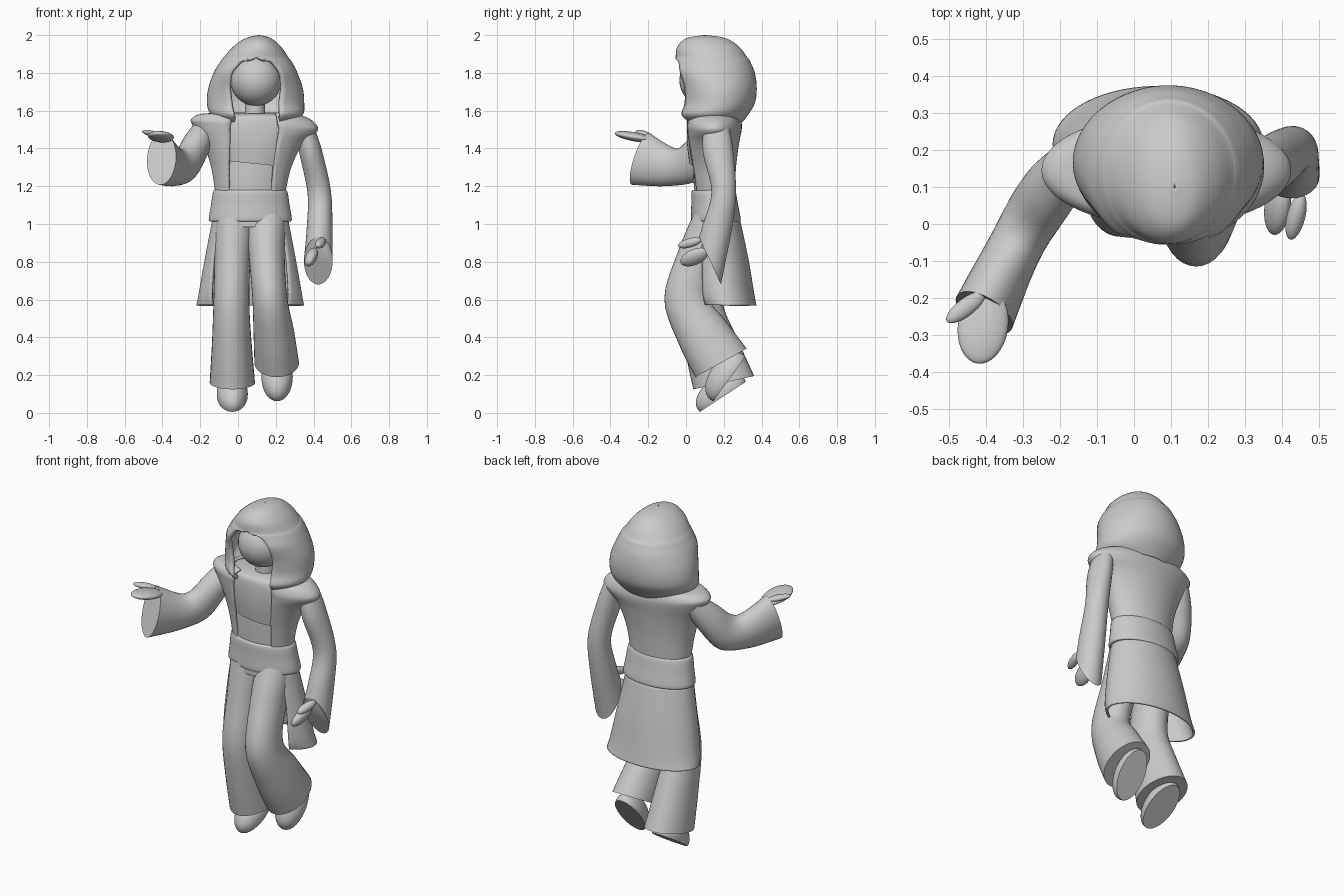
import bpy, bmesh, math
from mathutils import Vector, Matrix, Euler


def finish(name, bm, angle=45):
    bmesh.ops.remove_doubles(bm, verts=bm.verts, dist=0.0005)
    me = bpy.data.meshes.new(name)
    bm.to_mesh(me)
    bm.free()
    ob = bpy.data.objects.new(name, me)
    bpy.context.collection.objects.link(ob)
    bpy.ops.object.select_all(action='DESELECT')
    bpy.context.view_layer.objects.active = ob
    ob.select_set(True)
    bpy.ops.object.shade_smooth_by_angle(angle=math.radians(angle))
    return ob


def spline(rows, k=5):
    """Catmull-Rom resampling of rows of numbers."""
    out = []
    for i in range(len(rows) - 1):
        p0, p1 = rows[max(i - 1, 0)], rows[i]
        p2, p3 = rows[i + 1], rows[min(i + 2, len(rows) - 1)]
        for j in range(k):
            t = j / k
            out.append([0.5 * (2 * b + (c - a) * t + (2 * a - 5 * b + 4 * c - d) * t * t
                               + (3 * b - a - 3 * c + d) * t ** 3)
                        for a, b, c, d in zip(p0, p1, p2, p3)])
    return out + [list(rows[-1])]


def skin(bm, loops, wrap, caps):
    vs = [[bm.verts.new(p) for p in loop] for loop in loops]
    n = len(vs[0])
    for a, b in zip(vs, vs[1:]):
        for i in range(n if wrap else n - 1):
            j = (i + 1) % n
            bm.faces.new((a[i], a[j], b[j], b[i]))
    if caps[0]:
        bm.faces.new(vs[0][::-1])
    if caps[1]:
        bm.faces.new(vs[-1])


def shell(name, rows, thick=0, caps=(False, False), n=48):
    """Stacked ellipses (cx, cy, z, rx, ry, front gap half width, roll), bottom to top."""
    loops = []
    closed = all(r[5] == 0 for r in rows)
    for cx, cy, z, rx, ry, w, roll in spline(rows):
        t0 = math.asin(min(max(w / rx, 0), 0.98))
        loop = []
        for i in range(n):
            t = t0 + (2 * math.pi - 2 * t0) * i / (n if closed else n - 1)
            dx = rx * math.sin(t)
            loop.append((cx + dx, cy - ry * math.cos(t), z - roll * dx))
        loops.append(loop)
    bm = bmesh.new()
    skin(bm, loops, closed, caps)
    ob = finish(name, bm)
    if thick:
        ob.modifiers.new("thickness", 'SOLIDIFY').thickness = thick
    return ob


def tube(name, pts, end=None, n=32):
    """Limb through (x, y, z, r across, r deep); end overrides the last facing."""
    c = [Vector(p[:3]) for p in pts]
    rows = []
    for i, p in enumerate(pts):
        t = (c[min(i + 1, len(c) - 1)] - c[max(i - 1, 0)]).normalized()
        if end and i == len(c) - 1:
            t = Vector(end).normalized()
        u = (Vector((1, 0, 0)) - t * t.x).normalized()
        rows.append([*c[i], *(u * p[3]), *(t.cross(u) * p[4])])
    loops = []
    for r in spline(rows):
        o, u, v = Vector(r[:3]), Vector(r[3:6]), Vector(r[6:])
        loops.append([o + u * math.cos(2 * math.pi * i / n) + v * math.sin(2 * math.pi * i / n)
                      for i in range(n)])
    bm = bmesh.new()
    skin(bm, loops, True, (True, True))
    return finish(name, bm)


def blob(name, loc, size, rot=(0, 0, 0), flat=False):
    """Ellipsoid, optionally with a flat underside."""
    bm = bmesh.new()
    bmesh.ops.create_uvsphere(bm, u_segments=32, v_segments=20, radius=1)
    if flat:
        bmesh.ops.bisect_plane(bm, geom=bm.verts[:] + bm.edges[:] + bm.faces[:],
                               plane_co=(0, 0, -0.2), plane_no=(0, 0, -1), clear_outer=True)
        bmesh.ops.holes_fill(bm, edges=[e for e in bm.edges if e.is_boundary])
    m = Matrix.Translation(loc) @ Euler(rot).to_matrix().to_4x4() @ Matrix.Diagonal((*size, 1))
    bmesh.ops.transform(bm, matrix=m, verts=bm.verts)
    return finish(name, bm)


# Head, neck and hood
blob("head", (0.095, 0.1, 1.76), (0.135, 0.135, 0.135))
tube("neck", [(0.09, 0.13, 1.7, 0.05, 0.05), (0.09, 0.13, 1.55, 0.055, 0.055)])
shell("hood", [
    (0.1, 0.14, 1.54, 0.19, 0.16, 0.12, 0), (0.1, 0.14, 1.58, 0.245, 0.19, 0.125, 0),
    (0.093, 0.165, 1.64, 0.258, 0.2, 0.13, 0), (0.093, 0.165, 1.72, 0.25, 0.21, 0.14, 0),
    (0.093, 0.145, 1.8, 0.222, 0.22, 0.132, 0), (0.095, 0.14, 1.85, 0.195, 0.205, 0.095, 0),
    (0.095, 0.138, 1.87, 0.182, 0.198, 0.06, 0), (0.095, 0.135, 1.882, 0.172, 0.19, 0, 0),
    (0.1, 0.12, 1.93, 0.135, 0.17, 0, 0), (0.105, 0.11, 1.97, 0.09, 0.13, 0, 0),
    (0.11, 0.105, 1.99, 0.05, 0.08, 0, 0), (0.11, 0.1, 2.0, 0.003, 0.004, 0, 0)], 0.02)

# Coat body, open at the front, with the shirt beneath
shell("coat_body", [
    (0.065, 0.145, 1.16, 0.185, 0.112, 0.115, 0), (0.07, 0.14, 1.3, 0.212, 0.125, 0.12, 0),
    (0.08, 0.14, 1.42, 0.262, 0.14, 0.125, 0), (0.087, 0.145, 1.5, 0.325, 0.15, 0.13, 0.06),
    (0.087, 0.145, 1.535, 0.335, 0.15, 0.125, 0.06), (0.087, 0.145, 1.57, 0.29, 0.14, 0.12, 0.04),
    (0.09, 0.15, 1.59, 0.2, 0.12, 0.11, 0)], 0.015)
shell("shirt", [
    (0.08, 0.14, 1.32, 0.19, 0.122, 0, 0.1), (0.085, 0.14, 1.42, 0.23, 0.134, 0, 0.05),
    (0.087, 0.145, 1.52, 0.28, 0.138, 0, 0.04), (0.087, 0.145, 1.57, 0.24, 0.125, 0, 0),
    (0.09, 0.15, 1.585, 0.12, 0.09, 0, 0)], caps=(True, True))
shell("waist", [(0.065, 0.145, 1.1, 0.17, 0.1, 0, 0), (0.07, 0.14, 1.25, 0.18, 0.1, 0, 0),
                (0.08, 0.14, 1.4, 0.2, 0.1, 0, 0)], caps=(True, True))

# Belt and the band below it
shell("belt", [
    (0.065, 0.158, 1.015, 0.205, 0.118, 0, 0), (0.065, 0.158, 1.022, 0.22, 0.132, 0, 0),
    (0.065, 0.152, 1.1, 0.208, 0.124, 0, 0), (0.065, 0.146, 1.17, 0.197, 0.117, 0, 0),
    (0.065, 0.146, 1.18, 0.18, 0.104, 0, 0)], caps=(True, True))
shell("lower_band", [(0.065, 0.15, 0.985, 0.2, 0.118, 0, 0),
                     (0.065, 0.15, 1.03, 0.2, 0.118, 0, 0)], caps=(True, True))

# Coat skirt, open at the front
shell("coat_skirt", [
    (0.065, 0.215, 0.57, 0.285, 0.158, 0.2, 0), (0.065, 0.195, 0.64, 0.272, 0.165, 0.205, 0),
    (0.065, 0.175, 0.82, 0.24, 0.155, 0.195, 0),
    (0.065, 0.155, 1.03, 0.2, 0.13, 0.165, 0)], 0.012)

# Trouser legs and shoes
tube("left_side_trouser", [
    (-0.02, 0.14, 1.02, 0.105, 0.105), (-0.03, 0.11, 0.8, 0.095, 0.11),
    (-0.035, 0.08, 0.58, 0.095, 0.115), (-0.033, 0.13, 0.37, 0.105, 0.14),
    (-0.03, 0.2, 0.16, 0.12, 0.165)], end=(0, 0.07, -0.32))
tube("right_side_trouser", [
    (0.15, 0.135, 1.02, 0.105, 0.1), (0.152, 0.07, 0.84, 0.095, 0.11),
    (0.168, 0.005, 0.61, 0.092, 0.12), (0.19, 0.09, 0.42, 0.108, 0.14),
    (0.205, 0.185, 0.265, 0.118, 0.155)], end=(0, 0.15, -0.27))
blob("left_side_shoe", (-0.03, 0.185, 0.1), (0.082, 0.148, 0.09), (0.58, 0, 0), True)
blob("right_side_shoe", (0.207, 0.215, 0.19), (0.083, 0.148, 0.09), (0.95, 0, 0), True)

# Raised arm with open palm
tube("raised_sleeve", [
    (-0.165, 0.17, 1.52, 0.06, 0.06), (-0.22, 0.1, 1.42, 0.075, 0.085),
    (-0.275, 0.02, 1.32, 0.075, 0.1), (-0.335, -0.09, 1.305, 0.075, 0.105),
    (-0.405, -0.24, 1.345, 0.085, 0.145)], end=(-0.42, -0.85, 0.29))
blob("raised_palm", (-0.408, -0.275, 1.462), (0.068, 0.105, 0.024), (-0.18, 0, -0.15))
blob("raised_thumb", (-0.455, -0.225, 1.478), (0.065, 0.024, 0.016), (0, 0.2, 0.65))

# Lowered arm with slanted cuff
tube("lowered_sleeve", [
    (0.355, 0.16, 1.5, 0.05, 0.07), (0.385, 0.17, 1.38, 0.06, 0.08),
    (0.43, 0.2, 1.17, 0.062, 0.065), (0.432, 0.165, 0.98, 0.068, 0.078),
    (0.425, 0.127, 0.805, 0.076, 0.138)], end=(0, -0.25, -0.115))
blob("lowered_palm", (0.388, 0.045, 0.825), (0.03, 0.08, 0.045), (0.5, 0.55, 0.1))
blob("lowered_thumb", (0.438, 0.02, 0.9), (0.025, 0.066, 0.024), (0.3, 0.5, -0.1))
